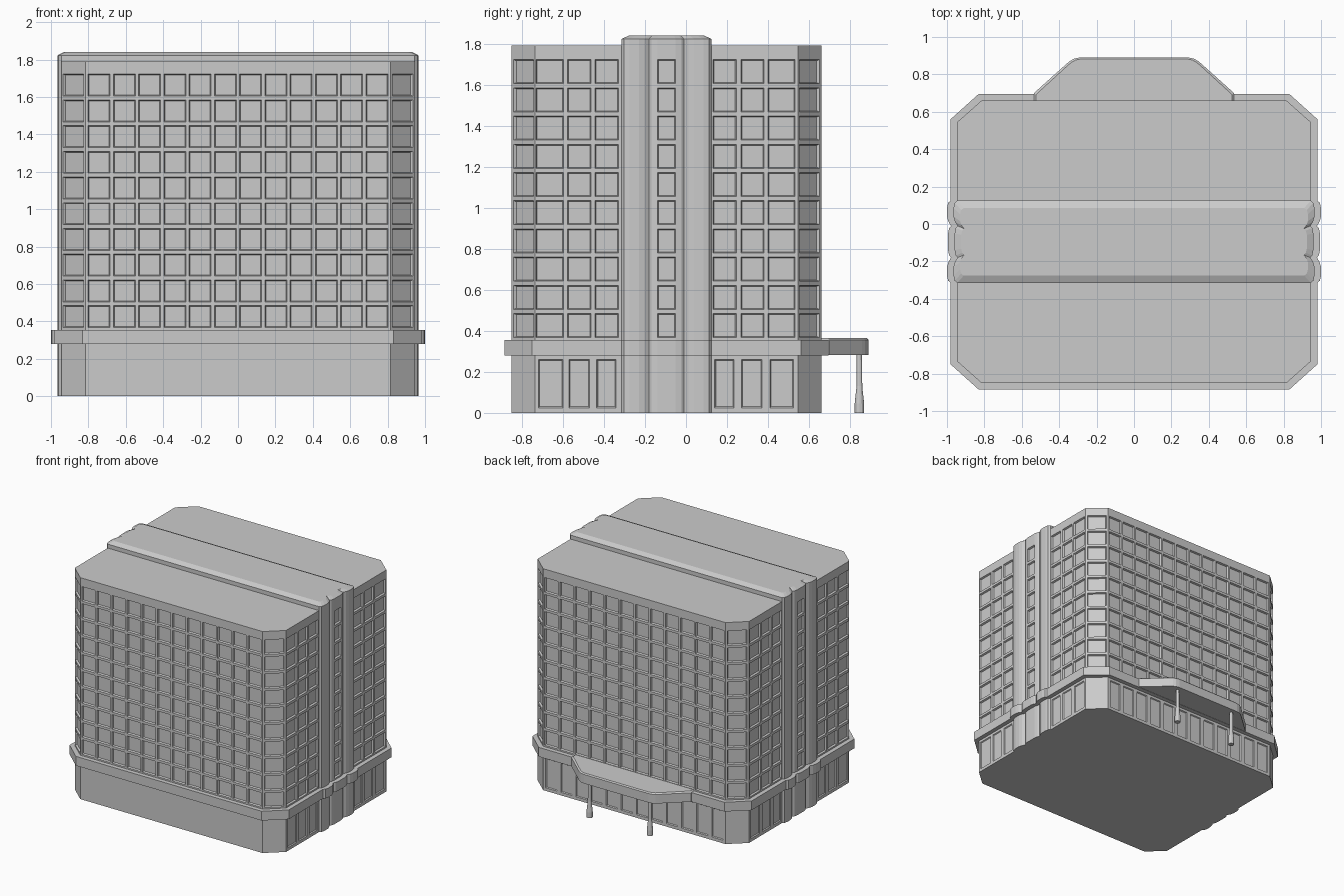
import bpy, bmesh, math
from mathutils import Vector

if "Cube" in bpy.data.objects:
    bpy.data.objects.remove(bpy.data.objects["Cube"])

ROWS = [(0.367 + 0.1375 * i, 0.484 + 0.1375 * i) for i in range(10)]
DOORS = [(0.025, 0.26)]

# scalloped bay on each side: (y, outward offset)
HALF = [(0.125, 0.0), (0.113, 0.014), (0.085, 0.02), (0.04, 0.02),
        (0.012, 0.012), (-0.01, -0.002), (-0.022, 0.008), (-0.05, 0.014)]
BAY = [(-0.19 - y, d) for y, d in HALF] + HALF[::-1]


def right_side(o=0.0):
    """Right half of the plan, front to back, grown by o."""
    k = o * 0.45
    return ([(0.815 + k, -0.85 - o), (0.945 + o, -0.735 - k)]
            + [(0.945 + o + d, y) for y, d in BAY]
            + [(0.945 + o, 0.545 + k), (0.815 + k, 0.66 + o)])


def mirrored(pts):
    return pts + [(-x, y) for x, y in reversed(pts)]


def finish(bm, name):
    bmesh.ops.remove_doubles(bm, verts=bm.verts, dist=0.0002)
    bmesh.ops.recalc_face_normals(bm, faces=bm.faces)
    me = bpy.data.meshes.new(name)
    bm.to_mesh(me)
    bm.free()
    ob = bpy.data.objects.new(name, me)
    bpy.context.collection.objects.link(ob)
    return ob


def loft(name, rings):
    """Capped solid through (outline, z) rings."""
    bm = bmesh.new()
    loops = [[bm.verts.new((x, y, z)) for x, y in pts] for pts, z in rings]
    n = len(loops[0])
    for a, b in zip(loops, loops[1:]):
        for i in range(n):
            j = (i + 1) % n
            bm.faces.new((a[i], a[j], b[j], b[i]))
    bm.faces.new(loops[0][::-1])
    bm.faces.new(loops[-1])
    return finish(bm, name)


def cuts(lo, hi, spans):
    """Split lo..hi into (a, b, is_opening) intervals."""
    out, c = [], lo
    for a, b in spans:
        out += [(c, a, False), (a, b, True)]
        c = b
    return out + [(c, hi, False)]


def wall(bm, p, q, windows, doors):
    """Wall from p to q with recessed windows and ground floor panels."""
    P, Q = Vector((*p, 0)), Vector((*q, 0))
    d = (Q - P).normalized()
    nrm = Vector((d.y, -d.x, 0))
    up = Vector((0, 0, 1))

    def quad(*c):
        bm.faces.new([bm.verts.new(v) for v in c])

    for lo, hi, zs, us, depth in ((0, 0.28, DOORS, doors, 0.008),
                                  (0.28, 1.79, ROWS, windows, 0.014)):
        for z0, z1, zo in cuts(lo, hi, zs):
            for a, b, uo in cuts(0, 1, us):
                A, B = P.lerp(Q, a), P.lerp(Q, b)
                c = [A + up * z0, B + up * z0, B + up * z1, A + up * z1]
                if not (zo and uo):
                    quad(*c)
                    continue
                s = 0.005
                e = [c[0] + (d + up) * s, c[1] + (up - d) * s,
                     c[2] - (d + up) * s, c[3] + (d - up) * s]
                e = [v - nrm * depth for v in e]
                quad(*e)
                for i in range(4):
                    j = (i + 1) % 4
                    quad(c[i], c[j], e[j], e[i])


def frac(a, b, spans):
    return [((s - a) / (b - a), (t - a) / (b - a)) for s, t in spans]


# openings for each wall segment of the right side
half = right_side()
segs = []
for i, (p, q) in enumerate(zip(half, half[1:])):
    y0, y1 = p[1], q[1]
    win, door = [], []
    if i in (0, len(half) - 2):
        win = [(0.08, 0.92)]
    elif i == 1:
        win = frac(y0, y1, [(-0.73, -0.598), (-0.577, -0.463), (-0.443, -0.33)])
        door = frac(y0, y1, [(-0.72, -0.6), (-0.57, -0.47), (-0.435, -0.34)])
    elif i == len(half) - 3:
        win = frac(y0, y1, [(0.132, 0.245), (0.267, 0.38), (0.4, 0.532)])
        door = frac(y0, y1, [(0.14, 0.235), (0.27, 0.37), (0.41, 0.525)])
    elif i == 1 + len(HALF):
        win = [(0.02, 0.98)]
    segs.append((p, q, win, door))


def flip(spans):
    return [(1 - b, 1 - a) for a, b in reversed(spans)]


def neg(p):
    return (-p[0], p[1])


def columns(w):
    return frac(-0.815, 0.815, [(x - w / 2, x + w / 2) for x in
                                [(i - 5.5) * 0.135 for i in range(12)]])


# tower
bm = bmesh.new()
for p, q, w, g in segs:
    wall(bm, p, q, w, g)
    wall(bm, neg(q), neg(p), flip(w), flip(g))
wall(bm, neg(half[0]), half[0], columns(0.118), [])
wall(bm, half[-1], neg(half[-1]), columns(0.118), columns(0.1))
bmesh.ops.remove_doubles(bm, verts=bm.verts, dist=0.0002)
for z in (0, 1.79):
    rim = [e for e in bm.edges if e.is_boundary
           and all(abs(v.co.z - z) < 1e-4 for v in e.verts)]
    bmesh.ops.contextual_create(bm, geom=rim)
finish(bm, "tower")

# ledge above the ground floor
ledge = mirrored(right_side(0.035))
loft("ledge", [(ledge, 0.28), (ledge, 0.355)])

# raised roof ridge joining the side bays
ridge = mirrored([(0.945 + d, y) for y, d in BAY])
ridge_top = [(x - math.copysign(0.035, x), -0.095 + (y + 0.095) * 0.82) for x, y in ridge]
loft("roof_ridge", [(ridge, 1.785), (ridge, 1.822), (ridge_top, 1.84)])

# entrance canopy at the back
canopy = mirrored([(0.535, 0.655), (0.535, 0.7), (0.36, 0.857), (0.34, 0.873),
                   (0.318, 0.885), (0.29, 0.89)])
canopy_top = [(x * 0.98, y - 0.008) for x, y in canopy]
loft("canopy", [(canopy, 0.282), (canopy, 0.355), (canopy_top, 0.364)])

# canopy posts with flared feet
for side, x in (("left", -0.27), ("right", 0.27)):
    loft("canopy_post_" + side, [
        ([(x + r * math.cos(i * math.pi / 6), 0.845 + r * math.sin(i * math.pi / 6))
          for i in range(12)], z)
        for r, z in ((0.023, 0), (0.023, 0.045), (0.014, 0.13), (0.013, 0.29))])
